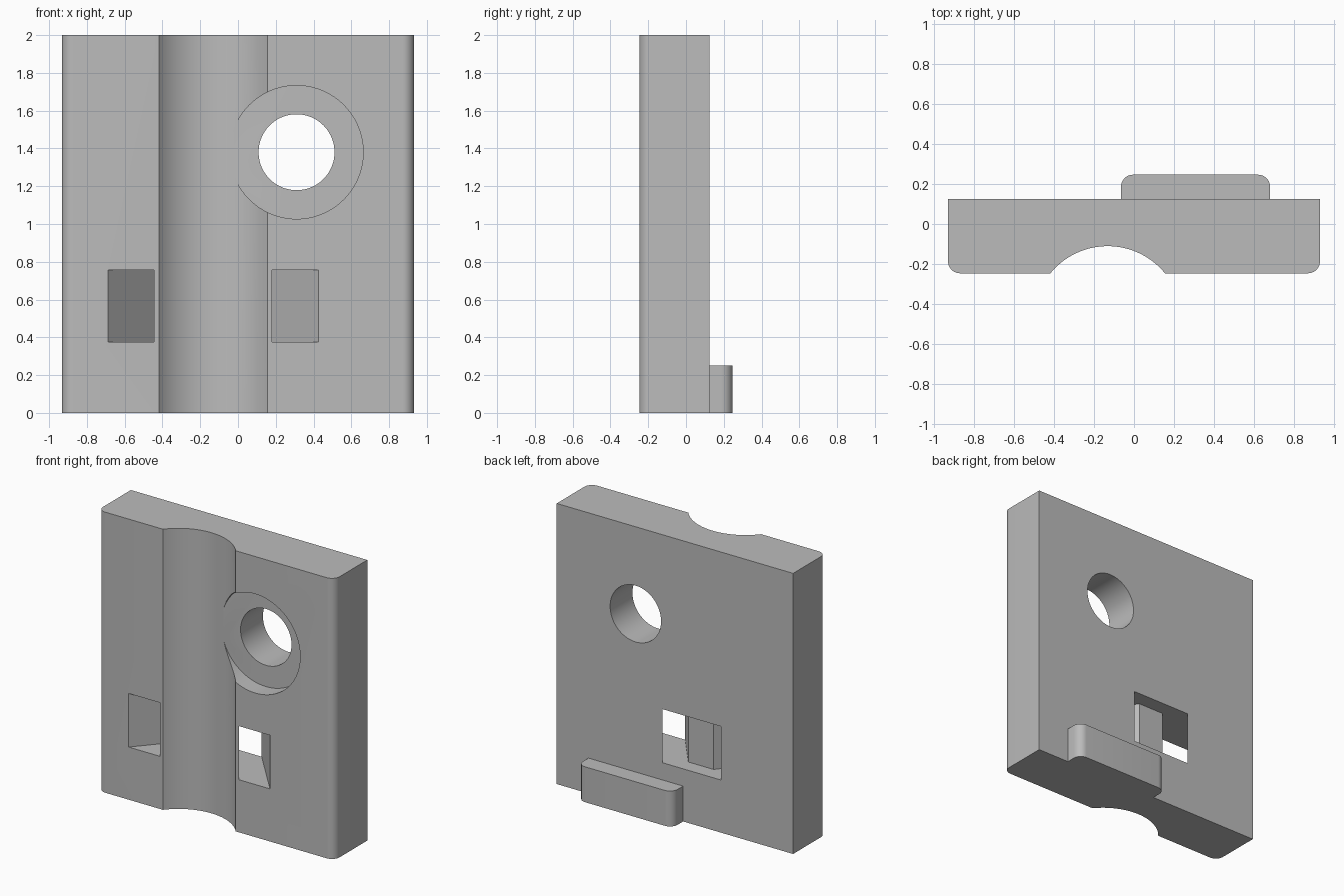
import bpy, bmesh, math
from mathutils import Matrix

if "Cube" in bpy.data.objects:
    bpy.data.objects.remove(bpy.data.objects["Cube"], do_unlink=True)

HALF_W, FRONT, BACK, HEIGHT = 0.932, -0.247, 0.125, 2.0
GROOVE_X = -0.132          # centre line of groove and strap channel
FILLET = 0.06

grey = bpy.data.materials.new("plain grey")
grey.use_nodes = True
colour = (0.5, 0.5, 0.5, 1)
grey.diffuse_color = colour
grey.node_tree.nodes["Principled BSDF"].inputs["Base Color"].default_value = colour


def add_object(name, bm):
    bmesh.ops.recalc_face_normals(bm, faces=bm.faces)
    mesh = bpy.data.meshes.new(name)
    bm.to_mesh(mesh)
    bm.free()
    mesh.materials.append(grey)
    obj = bpy.data.objects.new(name, mesh)
    bpy.context.collection.objects.link(obj)
    return obj


def prism(name, outline, z0, z1):
    """Extrude a plan outline upward."""
    bm = bmesh.new()
    face = bm.faces.new([bm.verts.new((x, y, z0)) for x, y in outline])
    top = bmesh.ops.extrude_face_region(bm, geom=[face])["geom"]
    bmesh.ops.translate(bm, vec=(0, 0, z1 - z0),
                        verts=[v for v in top if isinstance(v, bmesh.types.BMVert)])
    return add_object(name, bm)


def arc(cx, cy, r, start, end, steps):
    angles = [math.radians(start + (end - start) * i / steps) for i in range(steps + 1)]
    return [(cx + r * math.cos(a), cy + r * math.sin(a)) for a in angles]


def bore(name, x, z, r, y0, y1):
    """Cylinder along y, used as a cutter."""
    bm = bmesh.new()
    place = Matrix.Translation((x, (y0 + y1) / 2, z)) @ Matrix.Rotation(math.pi / 2, 4, "X")
    bmesh.ops.create_cone(bm, cap_ends=True, segments=96, radius1=r, radius2=r,
                          depth=y1 - y0, matrix=place)
    return add_object(name, bm)


def activate(obj):
    bpy.ops.object.select_all(action="DESELECT")
    obj.select_set(True)
    bpy.context.view_layer.objects.active = obj


def cut(target, cutter):
    cutter.hide_render = True
    mod = target.modifiers.new("cut", "BOOLEAN")
    mod.operation, mod.solver, mod.object = "DIFFERENCE", "EXACT", cutter
    activate(target)
    bpy.ops.object.modifier_apply(modifier=mod.name)
    bpy.data.objects.remove(cutter, do_unlink=True)


# Plate: rounded front corners and a shallow round groove in the front
groove_half, groove_depth = 0.287, 0.136
groove_r = (groove_half ** 2 + groove_depth ** 2) / (2 * groove_depth)
spread = math.degrees(math.asin(groove_half / groove_r))
corner_x, corner_y = HALF_W - FILLET, FRONT + FILLET
outline = arc(-corner_x, corner_y, FILLET, 180, 270, 10)
outline += arc(GROOVE_X, FRONT + groove_depth - groove_r, groove_r,
               90 + spread, 90 - spread, 40)
outline += arc(corner_x, corner_y, FILLET, 270, 360, 10)
outline += [(HALF_W, BACK), (-HALF_W, BACK)]
plate = prism("plate", outline, 0, HEIGHT)

# Screw hole with a flat counterbore
cut(plate, bore("counterbore_cutter", 0.31, 1.38, 0.353, -0.5, -0.127))
cut(plate, bore("hole_cutter", 0.31, 1.38, 0.201, -0.5, 0.5))

# Strap channel: two slanting slots that meet in one opening at the back
half = [(0.1, 0.02), (0.312, FRONT), (0.312, -0.4),
        (0.557, -0.4), (0.557, FRONT), (0.231, BACK), (0.231, 0.3)]
channel = [(GROOVE_X + x, y) for x, y in half]
channel += [(GROOVE_X - x, y) for x, y in reversed(half)]
cut(plate, prism("channel_cutter", channel, 0.375, 0.757))

# Locating tab low on the back, with rounded rear corners
tab_l, tab_r, tab_back = -0.065, 0.682, 0.247
tab_outline = [(tab_l, BACK), (tab_r, BACK)]
tab_outline += arc(tab_r - FILLET, tab_back - FILLET, FILLET, 0, 90, 10)
tab_outline += arc(tab_l + FILLET, tab_back - FILLET, FILLET, 90, 180, 10)
tab = prism("back_tab", tab_outline, 0, 0.252)

for part in (plate, tab):
    activate(part)
    bpy.ops.object.shade_smooth_by_angle(angle=math.radians(30))
